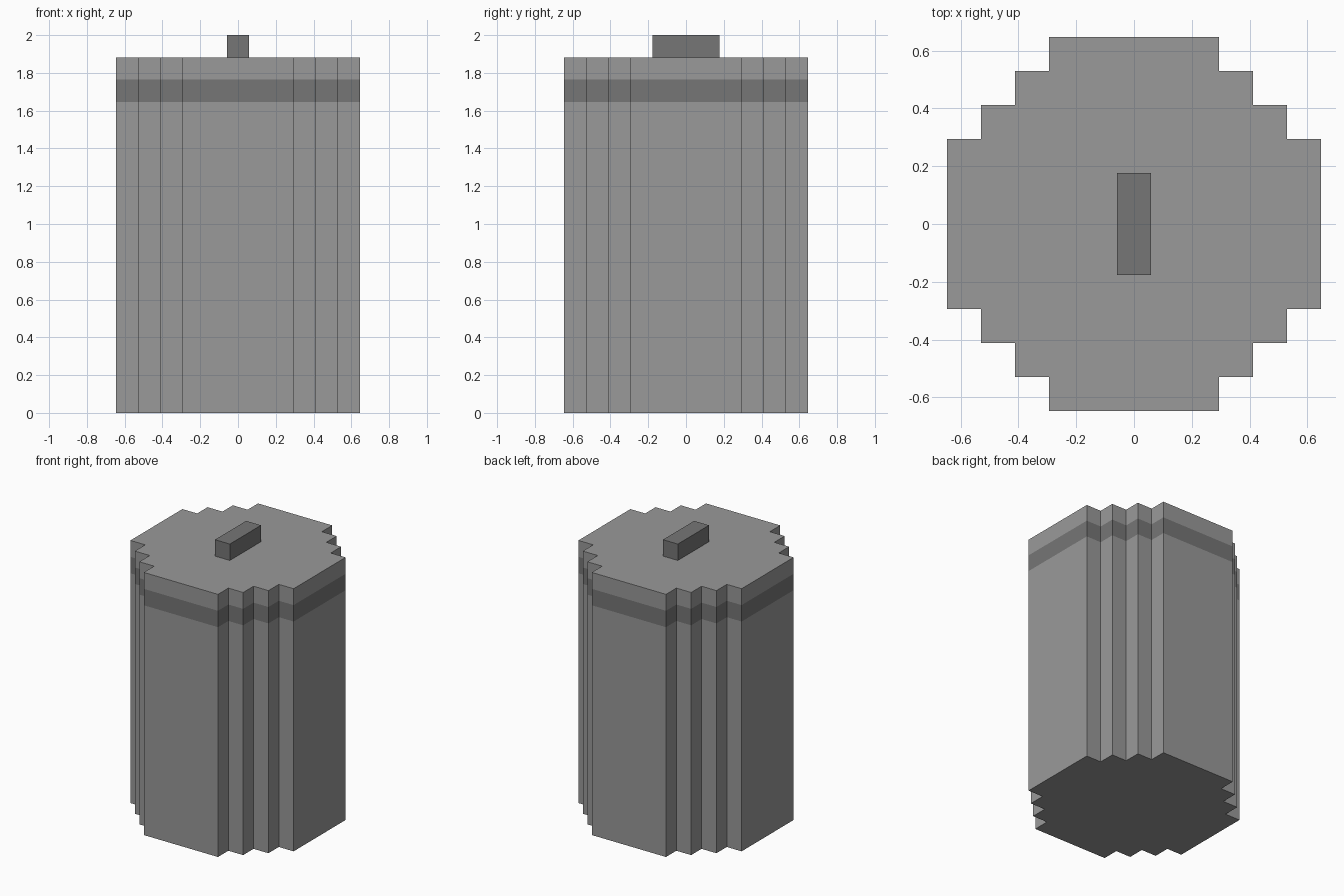
import bpy
import bmesh

cube = bpy.data.objects.get("Cube")
if cube:
    bpy.data.objects.remove(cube, do_unlink=True)

U = 2 / 17  # one block


def material(name, value):
    m = bpy.data.materials.new(name)
    m.use_nodes = True
    colour = (value, value, value, 1)
    m.diffuse_color = colour
    m.node_tree.nodes["Principled BSDF"].inputs["Base Color"].default_value = colour
    return m


light = material("light grey", 0.32)
dark = material("dark grey", 0.18)


def prism(name, outline, levels, mats):
    """Extrude an outline through a list of heights, one material per layer."""
    bm = bmesh.new()
    rings = [[bm.verts.new((x * U, y * U, z * U)) for x, y in outline] for z in levels]
    bm.faces.new(rings[0][::-1]).material_index = 0
    bm.faces.new(rings[-1]).material_index = len(mats) - 1
    n = len(outline)
    for k in range(len(levels) - 1):
        for i in range(n):
            j = (i + 1) % n
            f = bm.faces.new((rings[k][i], rings[k][j], rings[k + 1][j], rings[k + 1][i]))
            f.material_index = k
    bmesh.ops.recalc_face_normals(bm, faces=bm.faces)
    mesh = bpy.data.meshes.new(name)
    bm.to_mesh(mesh)
    bm.free()
    for m in mats:
        mesh.materials.append(m)
    obj = bpy.data.objects.new(name, mesh)
    bpy.context.collection.objects.link(obj)
    return obj


# Stepped quarter outline, turned four times into a blocky circle
quarter = [(5.5, -2.5), (5.5, 2.5), (4.5, 2.5), (4.5, 3.5),
           (3.5, 3.5), (3.5, 4.5), (2.5, 4.5)]
outline = []
for turn in range(4):
    outline += quarter
    quarter = [(-y, x) for x, y in quarter]

# Can: body, dark band under the lid, and lid
prism("can_body_and_lid", outline, [0, 14, 15, 16], [light, dark, light])

# Handle running front to back on the lid
prism("lid_handle", [(-0.5, -1.5), (0.5, -1.5), (0.5, 1.5), (-0.5, 1.5)], [16, 17], [dark])
